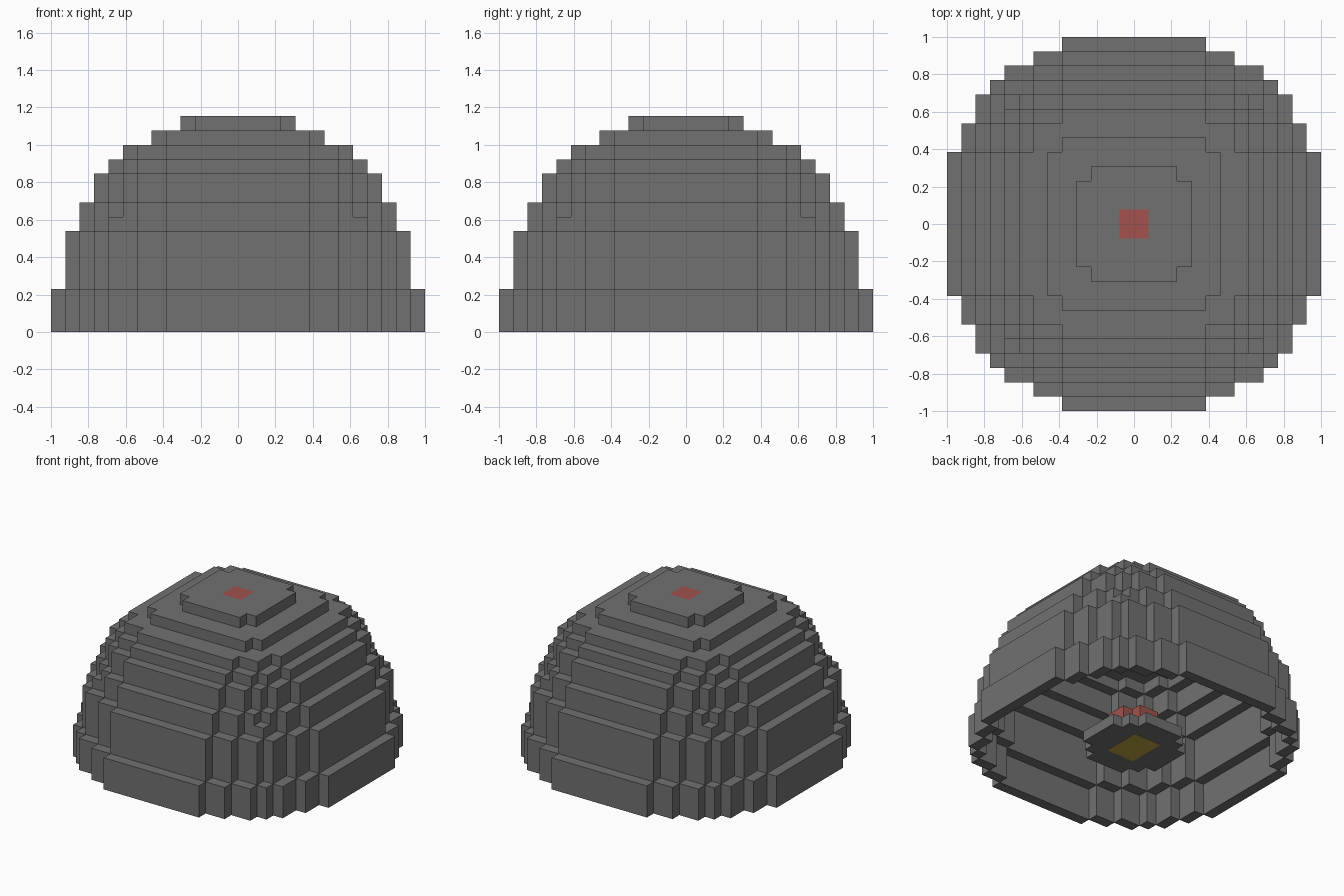
import bpy
import bmesh

UNIT = 1 / 13          # edge length of one block
# Half width of the widest ring for each row of blocks
ROW = [13] * 5 + [12] * 2 + [11] * 2 + [10, 9, 7, 5]
# How many blocks each level is drawn in from the widest ring
INSET = [0] * 3 + [1] * 4 + [2] * 2 + [3] * 2 + [4, 5, 7, 9]
TOP = len(INSET) - 1

cube = bpy.data.objects.get("Cube")
if cube:
    bpy.data.objects.remove(cube, do_unlink=True)


def material(name, rgb):
    mat = bpy.data.materials.new(name)
    mat.use_nodes = True
    mat.diffuse_color = (*rgb, 1)
    mat.node_tree.nodes["Principled BSDF"].inputs["Base Color"].default_value = (*rgb, 1)
    return mat


grey = material("stone grey", (0.165, 0.165, 0.165))
red = material("lamp red", (0.36, 0.085, 0.075))
yellow = material("dull yellow", (0.52, 0.36, 0.05))
PALETTE = [grey, red, yellow]


def fold(v):
    """Distance index from the centre line, mirrored."""
    return v if v >= 0 else -v - 1


def ring(i, j, n):
    return i + n < ROW[j] and j + n < ROW[i]


def outer(i, j, k):
    if (i, j, k) in ((8, 8, 8), (3, 3, TOP)):
        return False
    return ring(i, j, INSET[k])


def hollow(i, j, k):
    return k < TOP and ring(i, j, INSET[k] + 1) and outer(i, j, k + 1)


def block_object(name, rule, levels):
    """Skin the blocks for which rule gives a material index."""
    cells = {}
    for x in range(-13, 13):
        for y in range(-13, 13):
            for z in levels:
                index = rule(fold(x), fold(y), z)
                if index is not None:
                    cells[x, y, z] = index
    bm = bmesh.new()
    for cell, index in cells.items():
        for axis in range(3):
            for side in (0, 1):
                near = list(cell)
                near[axis] += 2 * side - 1
                if tuple(near) in cells:
                    continue
                u, v = (axis + 1) % 3, (axis + 2) % 3
                corners = []
                for a, b in ((0, 0), (1, 0), (1, 1), (0, 1)):
                    p = list(cell)
                    p[axis] += side
                    p[u] += a
                    p[v] += b
                    corners.append(bm.verts.new([c * UNIT for c in p]))
                face = bm.faces.new(corners if side else corners[::-1])
                face.material_index = index
    bmesh.ops.remove_doubles(bm, verts=bm.verts, dist=UNIT / 100)
    bmesh.ops.dissolve_limit(bm, angle_limit=0.01, verts=bm.verts, edges=bm.edges,
                             delimit={'MATERIAL'})
    mesh = bpy.data.meshes.new(name)
    bm.to_mesh(mesh)
    bm.free()
    for mat in PALETTE:
        mesh.materials.append(mat)
    obj = bpy.data.objects.new(name, mesh)
    bpy.context.collection.objects.link(obj)
    return obj


def dome_rule(i, j, k):
    if not outer(i, j, k) or hollow(i, j, k):
        return None
    return 1 if k == TOP and i == j == 0 else 0


# Stepped hollow dome with a red block in its crown
block_object("dome_shell", dome_rule, range(TOP + 1))

# Round floor plate in the middle of the open base
block_object("floor_plate", lambda i, j, k: 0 if i + j < 5 and max(i, j) < 4 else None, range(1))

# Red cross-shaped core standing on the plate
block_object("core", lambda i, j, k: 1 if i + j < 2 else None, range(1, 3))

# Yellow panel under the plate
bpy.ops.mesh.primitive_cube_add(size=1, location=(0, 0, 0.002))
panel = bpy.context.object
panel.name = "floor_panel"
panel.scale = (0.22, 0.28, 0.006)
panel.data.materials.append(yellow)
